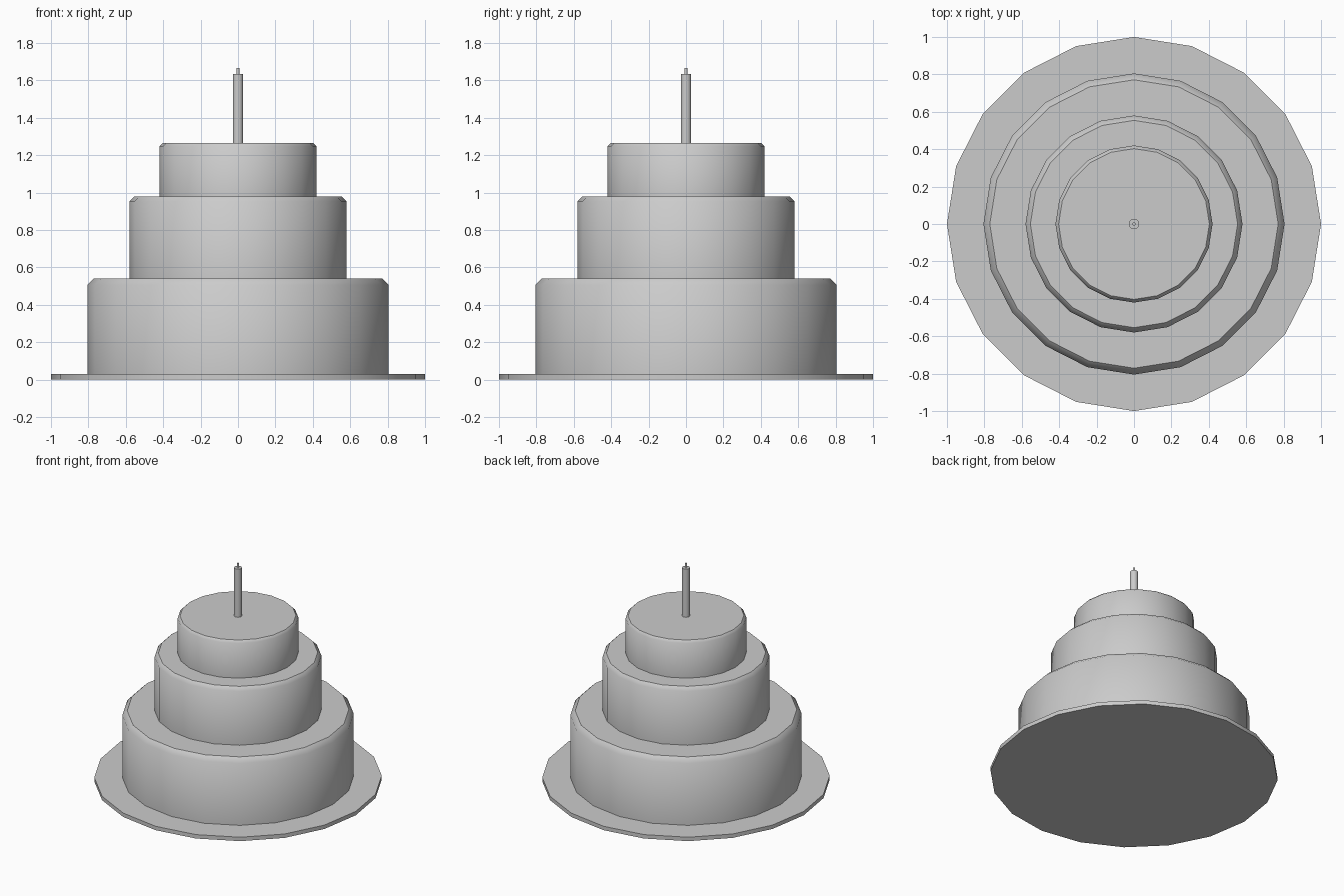
import bpy, bmesh
from math import cos, sin, tau

if "Cube" in bpy.data.objects:
    bpy.data.objects.remove(bpy.data.objects["Cube"])


def turned(name, profile, sides=20):
    """Closed solid of revolution: smooth sides, flat caps with crisp rims."""
    bm = bmesh.new()
    rings = [[bm.verts.new((r * cos(tau * i / sides), r * sin(tau * i / sides), z))
              for i in range(sides)] for r, z in profile]
    for low, high in zip(rings, rings[1:]):
        for i in range(sides):
            j = (i + 1) % sides
            bm.faces.new((low[i], low[j], high[j], high[i])).smooth = True
    for cap in (bm.faces.new(rings[0][::-1]), bm.faces.new(rings[-1])):
        for edge in cap.edges:
            edge.smooth = False
    mesh = bpy.data.meshes.new(name)
    bm.to_mesh(mesh)
    bm.free()
    obj = bpy.data.objects.new(name, mesh)
    bpy.context.collection.objects.link(obj)
    return obj


# Serving plate
turned("plate", [(1.0, 0.0), (1.0, 0.03)])

# Cake tiers with softened top rims: radius, bottom, top, rim bevel
tiers = [
    ("bottom_tier", 0.805, 0.03, 0.54, 0.034),
    ("middle_tier", 0.58, 0.54, 0.98, 0.026),
    ("top_tier", 0.42, 0.98, 1.265, 0.017),
]
for name, r, z0, z1, b in tiers:
    turned(name, [(r, z0), (r, z1 - b), (r - b, z1)])

# Candle and wick
turned("candle", [(0.028, 1.265), (0.028, 1.635)])
turned("wick", [(0.008, 1.635), (0.008, 1.667)])
